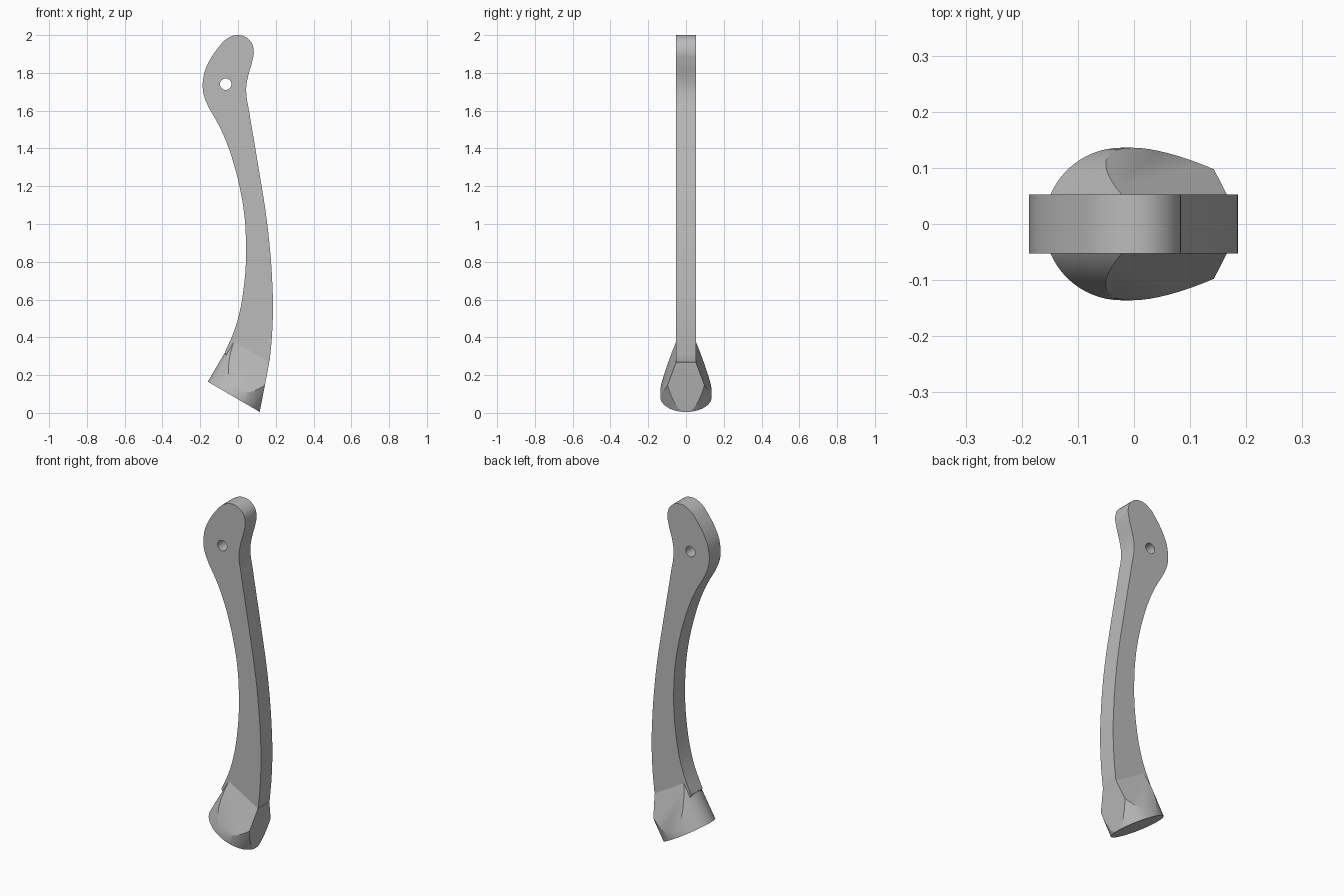
import bpy, bmesh, math
from mathutils import Vector, Matrix

if "Cube" in bpy.data.objects:
    bpy.data.objects.remove(bpy.data.objects["Cube"], do_unlink=True)

grey = bpy.data.materials.new("plain grey")
grey.use_nodes = True
colour = (0.5, 0.5, 0.5, 1)
grey.diffuse_color = colour
grey.node_tree.nodes["Principled BSDF"].inputs["Base Color"].default_value = colour

HALF = 0.0525  # half thickness of the arm


def smooth(obj):
    bpy.ops.object.select_all(action='DESELECT')
    obj.select_set(True)
    bpy.context.view_layer.objects.active = obj
    if obj.type == 'CURVE':
        bpy.ops.object.convert(target='MESH')
    bpy.ops.object.shade_smooth_by_angle(angle=math.radians(25))


# Arm: flat outline with a pivot hole, extruded to thickness
outline = [
    (0, 2), (0.06, 1.975), (0.083, 1.92), (0.075, 1.86), (0.053, 1.78),
    (0.043, 1.71), (0.06, 1.59), (0.09, 1.41), (0.12, 1.23), (0.147, 1.06),
    (0.168, 0.88), (0.181, 0.7), (0.185, 0.56), (0.18, 0.41), (0.168, 0.28),
    (0.1, 0.1), (0, 0.15), (-0.07, 0.32), (-0.02, 0.435), (0.01, 0.54),
    (0.03, 0.66), (0.042, 0.8), (0.042, 0.92), (0.032, 1.06), (0.01, 1.19),
    (-0.02, 1.31), (-0.06, 1.43), (-0.1, 1.52), (-0.17, 1.65), (-0.186, 1.71),
    (-0.184, 1.77), (-0.168, 1.83), (-0.1, 1.94), (-0.06, 1.98),
]
hole = [(-0.065 + 0.03 * math.cos(a * math.pi / 4), 1.74 + 0.03 * math.sin(a * math.pi / 4))
        for a in range(8)]
curve = bpy.data.curves.new("arm", 'CURVE')
curve.dimensions = '2D'
curve.fill_mode = 'BOTH'
curve.extrude = HALF
curve.resolution_u = 4
for points in (outline, hole):
    spline = curve.splines.new('BEZIER')
    spline.use_cyclic_u = True
    spline.bezier_points.add(len(points) - 1)
    for bp, (x, z) in zip(spline.bezier_points, points):
        bp.co = (x, z, 0)
        kind = 'VECTOR' if z < 0.34 else 'AUTO'
        bp.handle_left_type = bp.handle_right_type = kind
curve.materials.append(grey)
arm = bpy.data.objects.new("arm", curve)
arm.rotation_euler.x = math.pi / 2
bpy.context.collection.objects.link(arm)
smooth(arm)

# Foot: tilted oval cylinder trimmed by two flared sides and a flat right face
centre = Vector((-0.022, 0, 0.085))
up = Vector((0.503, 0, 0.864)).normalized()
along = Vector((up.z, 0, -up.x))
bm = bmesh.new()
bmesh.ops.create_cone(bm, cap_ends=True, segments=64, radius1=1, radius2=1, depth=0.4)
tilt = Matrix((along, (0, 1, 0), up)).transposed().to_4x4()
bmesh.ops.transform(bm, verts=bm.verts, matrix=Matrix.Translation(centre) @ tilt
                    @ Matrix.Translation((0, 0, 0.2)) @ Matrix.Diagonal((0.159, 0.136, 1, 1)))


def trim(point, normal):
    geom = bm.verts[:] + bm.edges[:] + bm.faces[:]
    cut = bmesh.ops.bisect_plane(bm, geom=geom, plane_co=point, plane_no=normal,
                                 clear_outer=True)["geom_cut"]
    bmesh.ops.contextual_create(bm, geom=[e for e in cut if isinstance(e, bmesh.types.BMEdge)])


for side in (-1, 1):
    trim(centre + up * 0.252 + Vector((0, side * HALF, 0)), up * 0.39 + Vector((0, side, 0)))
trim(Vector((0.168, 0, 0.28)), Vector((0.275, 0, -0.053)))
# Level the top just inside the arm
trim(centre + up * 0.252, up)
bmesh.ops.recalc_face_normals(bm, faces=bm.faces)
mesh = bpy.data.meshes.new("foot")
bm.to_mesh(mesh)
bm.free()
mesh.materials.append(grey)
foot = bpy.data.objects.new("foot", mesh)
bpy.context.collection.objects.link(foot)
smooth(foot)
